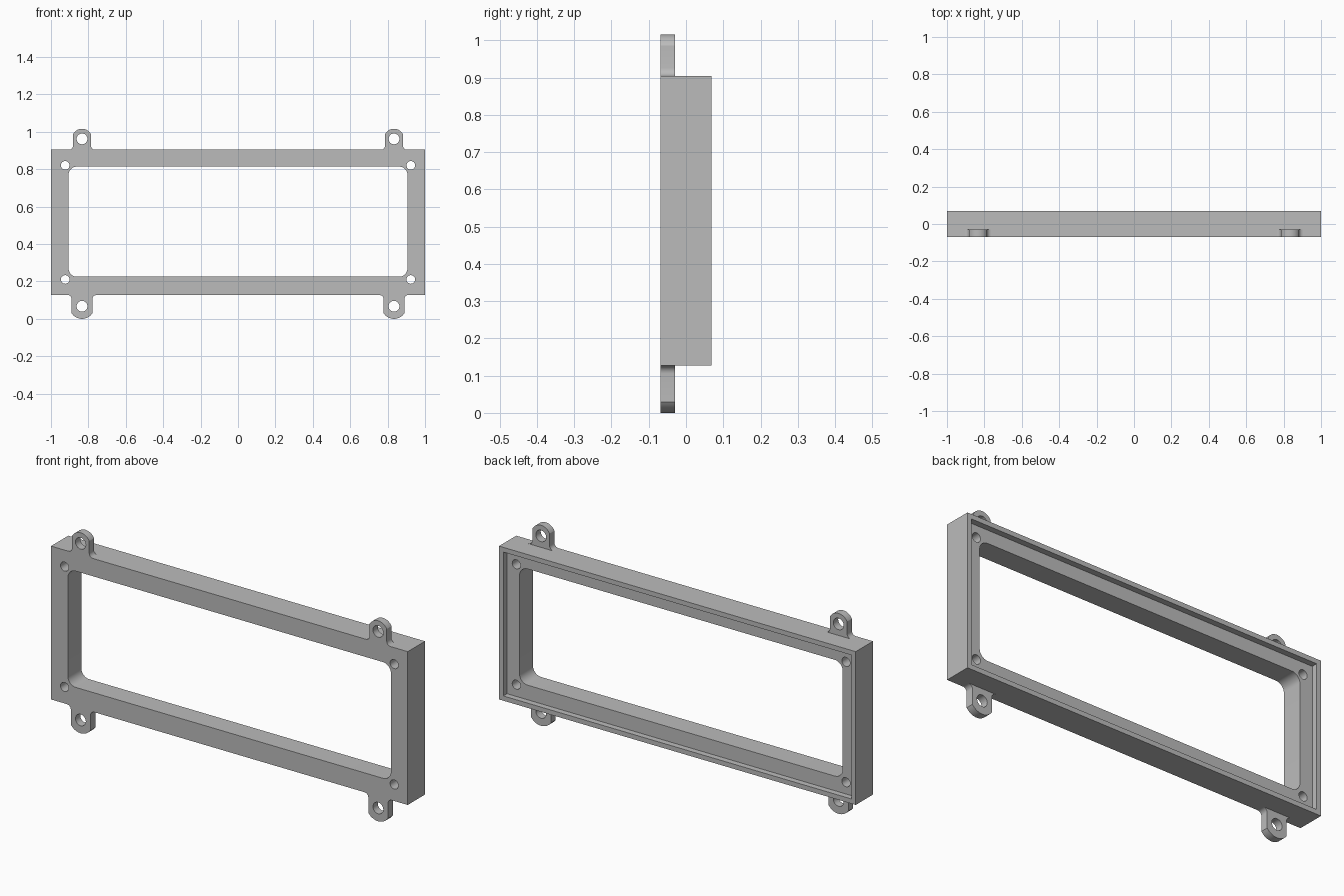
import bpy, bmesh
from math import pi, sin, cos, asin, sqrt

cube = bpy.data.objects.get("Cube")
if cube:
    bpy.data.objects.remove(cube, do_unlink=True)

grey = bpy.data.materials.new("light grey plastic")
grey.use_nodes = True
grey.diffuse_color = (0.5, 0.5, 0.5, 1)
grey.node_tree.nodes["Principled BSDF"].inputs["Base Color"].default_value = (0.5, 0.5, 0.5, 1)

FRONT, BACK = -0.069, 0.069
BOTTOM, TOP = 0.127, 0.904
MID = (BOTTOM + TOP) / 2


def arc(cx, cz, r, start, end, n=8):
    return [(cx + r * cos(start + (end - start) * i / n),
             cz + r * sin(start + (end - start) * i / n)) for i in range(n + 1)]


def circle(cx, cz, r):
    return arc(cx, cz, r, 0, 2 * pi, 32)[:-1]


def rectangle(hw, z0, z1, r=0):
    if not r:
        return [(-hw, z0), (hw, z0), (hw, z1), (-hw, z1)]
    corners = [(hw - r, z1 - r), (r - hw, z1 - r), (r - hw, z0 + r), (hw - r, z0 + r)]
    return [p for i, (x, z) in enumerate(corners)
            for p in arc(x, z, r, i * pi / 2, (i + 1) * pi / 2)]


def extrude(name, loops, y0, y1):
    """Fill the first loop, leave the others as holes, and extrude along y."""
    curve = bpy.data.curves.new(name, 'CURVE')
    curve.dimensions = '2D'
    curve.fill_mode = 'BOTH'
    curve.extrude = (y1 - y0) / 2
    for loop in loops:
        spline = curve.splines.new('POLY')
        spline.points.add(len(loop) - 1)
        for point, (x, z) in zip(spline.points, loop):
            point.co = (x, z, 0, 1)
        spline.use_cyclic_u = True
    temp = bpy.data.objects.new(name + "_outline", curve)
    bpy.context.collection.objects.link(temp)
    bpy.context.view_layer.update()
    evaluated = temp.evaluated_get(bpy.context.evaluated_depsgraph_get())
    bm = bmesh.new()
    bm.from_mesh(evaluated.to_mesh())
    evaluated.to_mesh_clear()
    bpy.data.objects.remove(temp, do_unlink=True)
    bmesh.ops.remove_doubles(bm, verts=bm.verts, dist=1e-5)
    for v in bm.verts:
        x, z, depth = v.co
        v.co = (x, (y0 + y1) / 2 - depth, z)
    bmesh.ops.recalc_face_normals(bm, faces=bm.faces)
    mesh = bpy.data.meshes.new(name)
    bm.to_mesh(mesh)
    bm.free()
    mesh.materials.append(grey)
    obj = bpy.data.objects.new(name, mesh)
    bpy.context.collection.objects.link(obj)
    bpy.ops.object.select_all(action='DESELECT')
    obj.select_set(True)
    bpy.context.view_layer.objects.active = obj
    bpy.ops.object.shade_smooth_by_angle(angle=0.5)
    return obj


# Bezel plate with the window and four corner screw holes
LEDGE = BACK - 0.03
window = rectangle(0.906, 0.225, 0.814, 0.045)
screws = [circle(sx * 0.924, MID + sz * 0.305, 0.023) for sx in (-1, 1) for sz in (-1, 1)]
extrude("bezel_frame", [rectangle(1, BOTTOM, TOP), window] + screws, FRONT, LEDGE)

# Thin raised lip around the back recess
LIP = 0.024
extrude("back_lip", [rectangle(1, BOTTOM, TOP),
                     rectangle(1 - LIP, BOTTOM + LIP, TOP - LIP)], LEDGE, BACK)


def mounting_tab(name, cx, base, eye, hw, r, up):
    """Rounded ear with a bolt hole and filleted foot."""
    f = 0.022
    a = asin(sqrt(1 - (hw / r) ** 2))
    half = arc(hw + f, f, f, 1.5 * pi, pi, 6) + arc(0, eye, r, a, pi / 2, 10)
    outline = half + [(-x, z) for x, z in reversed(half[:-1])]
    place = lambda pts: [(cx + x, base + up * z) for x, z in pts]
    extrude(name, [place(outline), place(circle(0, eye, 0.029))], FRONT, -0.03)


# Four mounting tabs
for side, sx in (("right", -1), ("left", 1)):
    mounting_tab("top_tab_" + side, sx * 0.834, TOP, 0.058, 0.048, 0.054, 1)
    mounting_tab("bottom_tab_" + side, sx * 0.834, BOTTOM, 0.060, 0.055, 0.067, -1)
